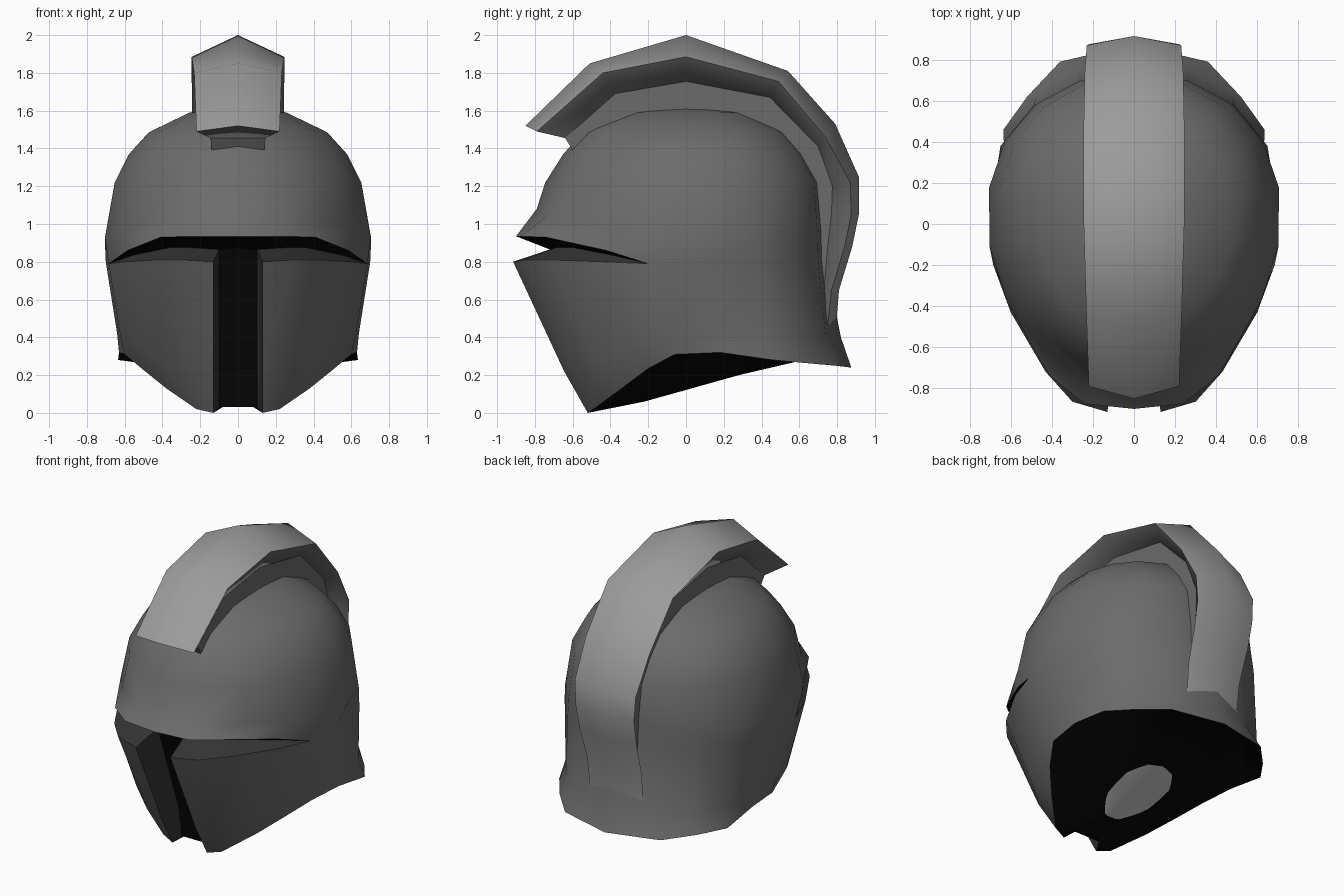
import bpy, bmesh, math

if "Cube" in bpy.data.objects:
    bpy.data.objects.remove(bpy.data.objects["Cube"])

mats = []
for name, v in (("shell_grey", .15), ("inside_black", .002), ("recess_dark", .035),
                ("crest_grey", .33), ("cap_light", 1.0)):
    m = bpy.data.materials.new(name)
    m.diffuse_color = (v, v, v, 1)
    m.use_nodes = True
    m.node_tree.nodes["Principled BSDF"].inputs["Base Color"].default_value = m.diffuse_color
    mats.append(m)
SHELL, BLACK, DARK, CREST, LIGHT = range(5)


def build(name, faces, angle):
    """Make a mirrored, smooth-shaded object from half-side faces (points, material)."""
    bm = bmesh.new()
    for pts, mat in faces:
        pts = [p for i, p in enumerate(pts) if p != pts[i - 1]]
        if len(pts) < 3:
            continue
        for s in (1, -1):
            f = bm.faces.new([bm.verts.new((s * x, y, z)) for x, y, z in pts])
            f.material_index = mat
    bmesh.ops.remove_doubles(bm, verts=bm.verts, dist=0.0005)
    bmesh.ops.recalc_face_normals(bm, faces=bm.faces)
    me = bpy.data.meshes.new(name)
    bm.to_mesh(me)
    bm.free()
    for m in mats:
        me.materials.append(m)
    ob = bpy.data.objects.new(name, me)
    bpy.context.collection.objects.link(ob)
    bpy.ops.object.select_all(action='DESELECT')
    ob.select_set(True)
    bpy.context.view_layer.objects.active = ob
    bpy.ops.object.shade_smooth_by_angle(angle=math.radians(angle))


def strip(a, b, mat=SHELL):
    return [((a[i], a[i + 1], b[i + 1], b[i]), mat) for i in range(len(a) - 1)]


# Half rings of the lower shell, from the face slot round to the back
rim = [(.13, -.52, 0), (.22, -.49, .02), (.38, -.34, .13), (.51, -.2, .235),
       (.60, -.06, .31), (.63, .18, .32), (.635, .46, .28), (.52, .62, .265),
       (.36, .79, .25), (0, .875, .24)]
waist = [(.13, -.645, .22), (.26, -.61, .23), (.43, -.48, .29), (.55, -.29, .37),
         (.625, -.09, .42), (.64, .16, .42), (.615, .42, .4), (.48, .61, .4),
         (.27, .74, .4), (0, .82, .4)]
eye = [(.13, -.915, .80), (.30, -.865, .81), (.43, -.72, .81), (.60, -.43, .80),
       (.685, -.2, .79), (.70, .06, .80), (.65, .38, .80), (.49, .575, .80),
       (.26, .70, .80), (0, .74, .80)]
# Brow ring joins the eye ring behind the slit corner
brow = [(0, -.90, .935), (.24, -.875, .935), (.41, -.74, .93), (.585, -.42, .86)] + eye[4:]


def dome_ring(w, yf, yb, zf, zb, dip=0.0):
    ring = []
    for i in range(10):
        t = math.radians(20 * i)
        c, s = math.cos(t), max(math.sin(t), 0)
        yc = 0.04
        p = 1 if c > 0 else 0.92  # slightly squarer at the back
        y = yc + abs(c) ** p * ((yf if c > 0 else yb) - yc)
        x = w * s ** p if i < 9 else 0.0
        ring.append((x, y, zf + (zb - zf) * (1 - c) / 2 - dip * s))
    return ring


# Upper dome
dome = [dome_ring(*r) for r in (
    (.715, -.79, .735, 1.08, .98, .11), (.662, -.745, .715, 1.22, 1.22),
    (.585, -.65, .63, 1.37, 1.37), (.48, -.545, .53, 1.485, 1.485),
    (.26, -.33, .32, 1.59, 1.59))]
rings = [brow] + dome + [[(0, 0, 1.635)] * 10]
shell = strip(rim, waist) + strip(waist, eye)
for a, b in zip(rings, rings[1:]):
    shell += strip(a, b)

# Eye slit recess, tapering to nothing at the corner
inner = [(.10, -.72, .865), (.26, -.69, .875), (.36, -.60, .875), (.555, -.39, .835), eye[4]]
mid_top = (0, -.72, .875)
shell += strip(brow[:5], inner, BLACK) + strip(inner, eye[:5], DARK)
shell.append(((brow[0], inner[0], mid_top), BLACK))

# Vertical face slot: side walls and dark floor
floor = [inner[0], (.10, -.50, .25), (.10, -.46, .03)]
centre = [mid_top] + [(0, y, z) for _, y, z in floor[1:]]
shell += strip(floor, [eye[0], waist[0], rim[0]], DARK) + strip(floor, centre, BLACK)

# Bottom: inner lip, dark ring, and a small slanted flat cap
edge = [centre[2], floor[2]] + rim
lip, cap = [], []
for x, y, z in edge:
    back = min(max((y - .2) / .3, 0), 1)
    lip.append((x * (1 - .14 * back), y * (1 - .14 * back), z + .07 * back))
    y2 = -.22 + (y + .52) * .36
    cap.append((x * .27, y2, .06 + (y2 + .22) * .28))
spine = [(0, y, z) for _, y, z in cap]
shell += strip(edge[6:], lip[6:], BLACK) + strip(lip, cap, BLACK) + strip(cap, spine, LIGHT)
build("helmet_shell", shell, 45)

# Crest: ridge, overhanging side edge, underside and base lines as (y, z)
ridge = [(-.85, 1.52), (-.51, 1.85), (0, 2), (.54, 1.81), (.79, 1.53), (.915, 1.25),
         (.915, 1.05), (.88, .88), (.81, .65), (.79, .41)]
side = [(-.79, 1.49), (-.44, 1.80), (0, 1.885), (.49, 1.755), (.735, 1.465), (.87, 1.22),
        (.875, 1.05), (.84, .88), (.77, .65), (.745, .41)]
under = [(-.64, 1.455), (-.375, 1.69), (0, 1.755), (.445, 1.67), (.70, 1.41), (.775, 1.2),
         (.77, 1.05), (.75, .88), (.73, .65), (.70, .41)]
base = [(-.60, 1.39), (-.36, 1.545), (0, 1.61), (.37, 1.53), (.57, 1.38), (.68, 1.17),
        (.69, 1.0), (.69, .8), (.68, .65), (.67, .41)]
width = [.22, .232, .245, .245, .24, .23, .22, .215, .205, .20]


def line(pts, k):
    return [(w * k, y, z) for w, (y, z) in zip(width, pts)]


r, s, u, b = line(ridge, 0), line(side, 1), line(under, .66), line(base, .64)
u0, b0 = line(under, 0), line(base, 0)
plume = strip(r, s, CREST) + strip(s, u, SHELL) + strip(u, u0, SHELL)
holder = strip(u, b) + strip(u0, u) + strip(b, b0)
for e in (0, -1):
    plume.append(((r[e], s[e], u[e], u0[e]), SHELL))
    holder.append(((u0[e], u[e], b[e], b0[e]), SHELL))
build("crest_plume", plume, 58)
build("crest_holder", holder, 40)
